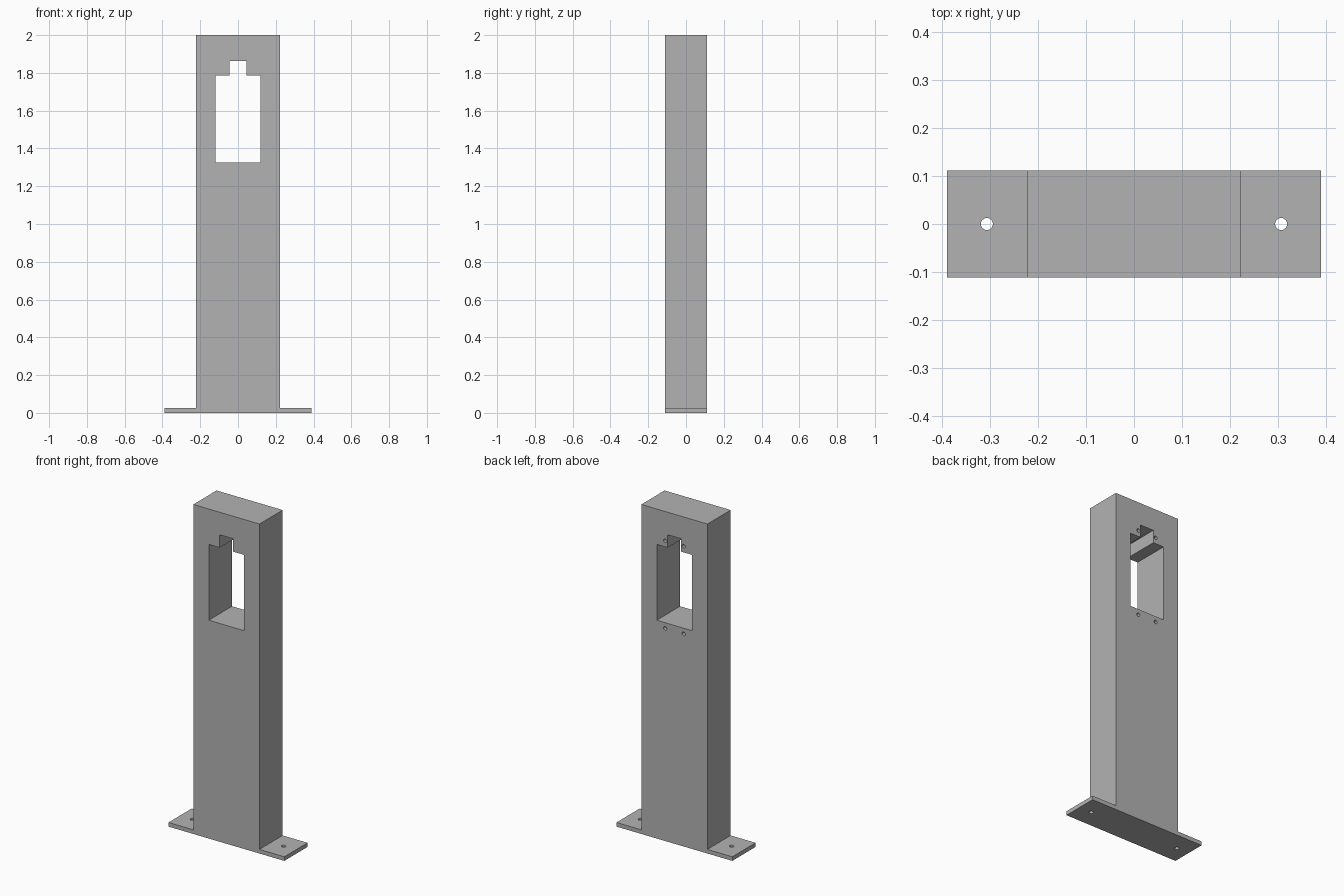
import bpy, bmesh
from mathutils import Matrix, Vector

if "Cube" in bpy.data.objects:
    bpy.data.objects.remove(bpy.data.objects["Cube"], do_unlink=True)

HALF_DEPTH = 0.111
TOP = 2.0
PLATE = 0.025

grey = bpy.data.materials.new("plain grey")
grey.use_nodes = True
grey.diffuse_color = (0.45, 0.45, 0.45, 1)
grey.node_tree.nodes["Principled BSDF"].inputs["Base Color"].default_value = grey.diffuse_color


def finish(name, bm):
    bmesh.ops.recalc_face_normals(bm, faces=bm.faces)
    mesh = bpy.data.meshes.new(name)
    bm.to_mesh(mesh)
    bm.free()
    mesh.materials.append(grey)
    obj = bpy.data.objects.new(name, mesh)
    bpy.context.collection.objects.link(obj)
    return obj


def extruded(name, half_profile, half_depth):
    """Mirror a right-hand (x, z) profile and extrude it along y."""
    outline = half_profile + [(-x, z) for x, z in reversed(half_profile)]
    bm = bmesh.new()
    face = bm.faces.new([bm.verts.new((x, -half_depth, z)) for x, z in outline])
    result = bmesh.ops.extrude_face_region(bm, geom=[face])
    moved = [v for v in result["geom"] if isinstance(v, bmesh.types.BMVert)]
    bmesh.ops.translate(bm, verts=moved, vec=(0, 2 * half_depth, 0))
    return finish(name, bm)


def drill(name, centre, axis, radius, length):
    bm = bmesh.new()
    turn = Vector((0, 0, 1)).rotation_difference(Vector(axis)).to_matrix().to_4x4()
    bmesh.ops.create_cone(bm, cap_ends=True, segments=24, radius1=radius, radius2=radius,
                          depth=length, matrix=Matrix.Translation(centre) @ turn)
    return finish(name, bm)


# Post and foot flanges in one piece
post = extruded("post_with_foot", [(0.389, 0), (0.389, PLATE), (0.222, PLATE), (0.222, TOP)],
                HALF_DEPTH)

# Window with a notch in its upper edge
cutters = [extruded("window_cutter",
                    [(0.118, 1.325), (0.118, 1.785), (0.045, 1.785), (0.045, 1.863)], 0.2)]

for side in (-1, 1):
    # Bolt holes through the flanges
    cutters.append(drill("bolt_cutter", (side * 0.306, 0, PLATE / 2), (0, 0, 1), 0.0125, 0.1))
    # Blind screw holes on the back, above and below the window
    for z in (1.29, 1.822):
        cutters.append(drill("screw_cutter", (side * 0.062, HALF_DEPTH, z), (0, 1, 0), 0.011, 0.12))

bpy.context.view_layer.objects.active = post
for cutter in cutters:
    cutter.hide_render = True
    mod = post.modifiers.new("cut", "BOOLEAN")
    mod.operation = "DIFFERENCE"
    mod.solver = "EXACT"
    mod.object = cutter
    bpy.ops.object.modifier_apply(modifier=mod.name)
    bpy.data.objects.remove(cutter, do_unlink=True)

# Smooth hole walls, sharp edges elsewhere
for obj in bpy.context.selected_objects:
    obj.select_set(False)
post.select_set(True)
bpy.ops.object.shade_smooth_by_angle()
